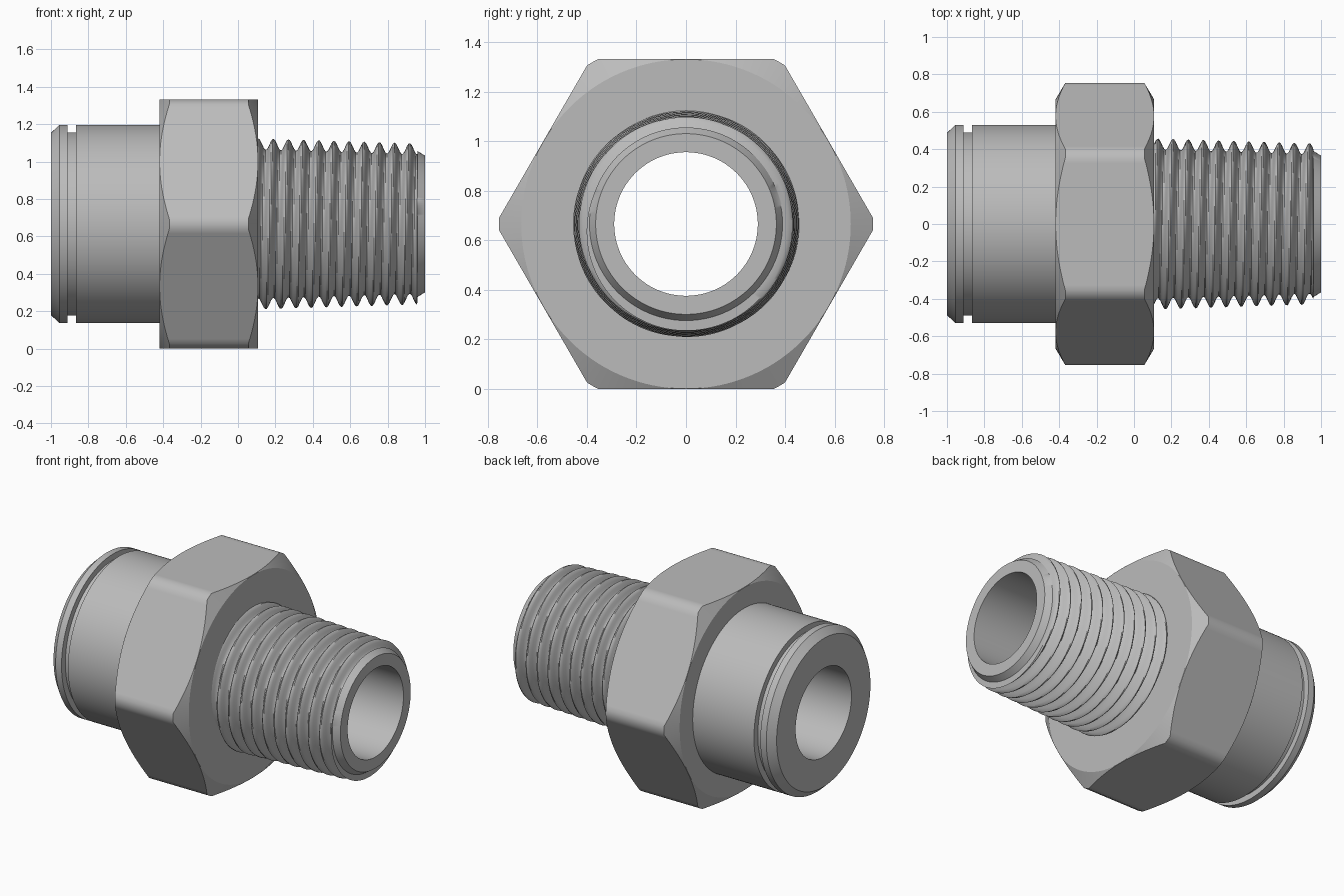
import bpy
import bmesh
from math import cos, sin, pi, radians

cube = bpy.data.objects.get("Cube")
if cube:
    bpy.data.objects.remove(cube, do_unlink=True)

SEGMENTS = 180
APOTHEM = 0.6665      # half the hexagon's width across flats, also the axis height
CORNER = 0.755        # radius that trims the hexagon's corners
BORE = 0.29
PITCH = 0.081

steel = bpy.data.materials.new("grey steel")
steel.use_nodes = True
colour = (0.5, 0.5, 0.5, 1)
steel.diffuse_color = colour
steel.node_tree.nodes["Principled BSDF"].inputs["Base Color"].default_value = colour


def loft(name, rings, sharp_angle=29.9):
    """Skin rings around the x axis; each ring maps an angle to (x, radius)."""
    bm = bmesh.new()
    loops = []
    for ring in rings:
        loop = []
        for j in range(SEGMENTS):
            a = 2 * pi * j / SEGMENTS
            x, r = ring(a)
            loop.append(bm.verts.new((x, r * sin(a), r * cos(a) + APOTHEM)))
        loops.append(loop)
    for low, high in zip(loops, loops[1:]):
        for j in range(SEGMENTS):
            k = (j + 1) % SEGMENTS
            bm.faces.new((low[j], high[j], high[k], low[k]))
    mesh = bpy.data.meshes.new(name)
    bm.to_mesh(mesh)
    bm.free()
    mesh.materials.append(steel)
    obj = bpy.data.objects.new(name, mesh)
    bpy.context.collection.objects.link(obj)
    bpy.ops.object.select_all(action="DESELECT")
    obj.select_set(True)
    bpy.context.view_layer.objects.active = obj
    bpy.ops.object.shade_smooth_by_angle(angle=radians(sharp_angle))
    return obj


def circle(x, r):
    return lambda a: (x, r)


# Plain cylindrical collar with chamfered end and retaining groove
collar = [(-1, BORE), (-1, 0.487), (-0.955, 0.53), (-0.912, 0.53), (-0.912, 0.49),
          (-0.865, 0.49), (-0.865, 0.53), (-0.41, 0.53)]
loft("collar", [circle(x, r) for x, r in collar])


# Hexagon with conical chamfers on both faces
def hex_radius(a):
    offset = (a + pi / 6) % (pi / 3) - pi / 6
    return min(APOTHEM / cos(offset), CORNER)


def hex_edge(x, direction):
    def ring(a):
        r = hex_radius(a)
        return x + direction * 0.052 * (r - APOTHEM) / (CORNER - APOTHEM), r
    return ring


LEFT, RIGHT = -0.42, 0.108
loft("hex_flange", [circle(LEFT, 0.5), circle(LEFT, APOTHEM - 0.001),
                    hex_edge(LEFT + 0.001, 1), hex_edge(RIGHT - 0.001, -1),
                    circle(RIGHT, APOTHEM - 0.001), circle(RIGHT, 0.36)])


# Tapered helical thread with a conical lead-in at the tip
def thread(x):
    def ring(a):
        crest = 0.458 - (x - 0.1) / 32
        phase = 2 * pi * (x - 0.27) / PITCH - a
        return x, crest - 0.03 * (1 - cos(phase))
    return ring


STEPS = 112
start, end = 0.1, 0.958
threads = [thread(start + (end - start) * i / STEPS) for i in range(STEPS + 1)]
tip = [circle(0.96, 0.39), circle(1, 0.365), circle(1, BORE)]
loft("threaded_spigot", threads + tip, 40)

# Through bore
loft("bore", [circle(1, BORE), circle(-1, BORE)])
